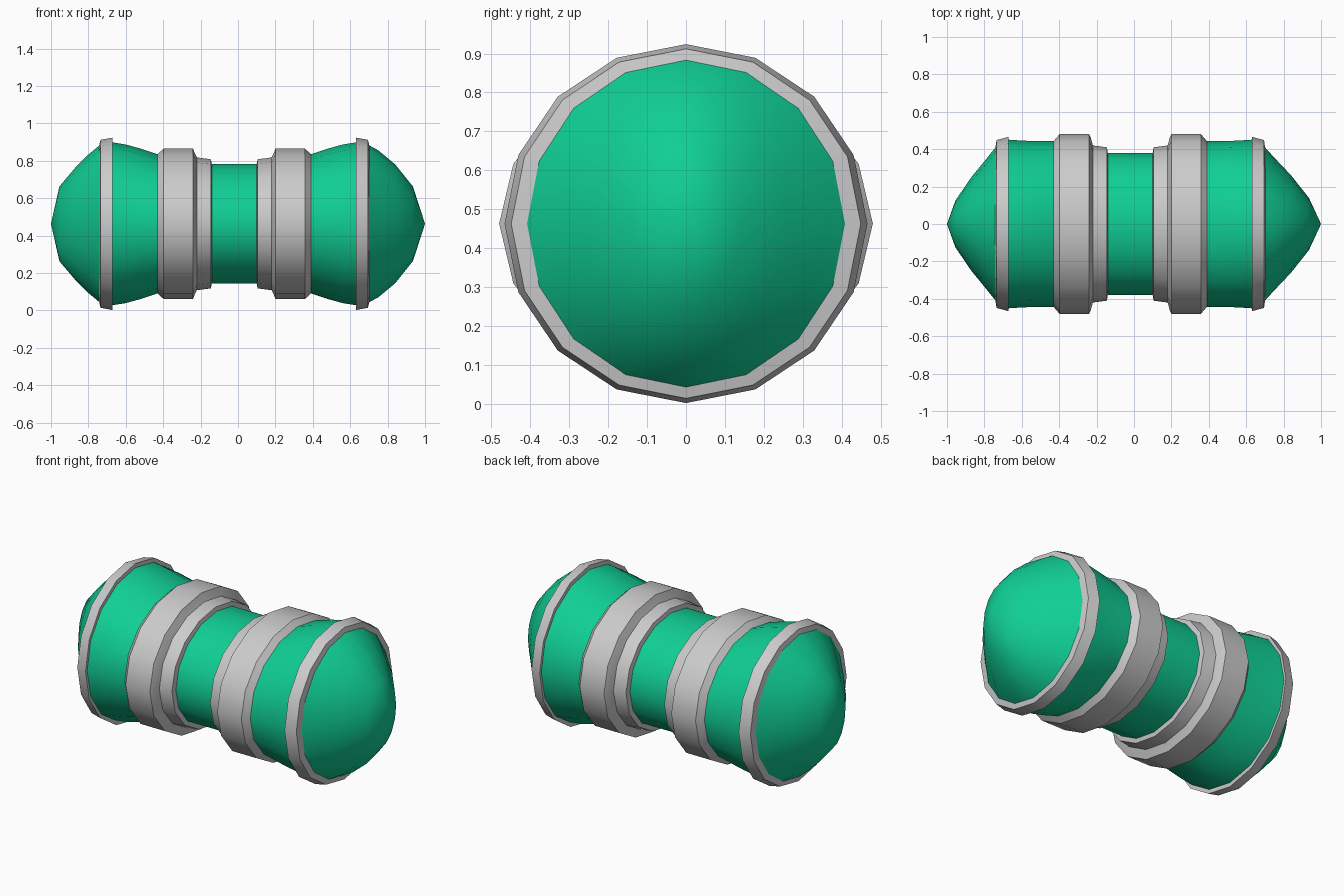
import bpy, bmesh, math

if "Cube" in bpy.data.objects:
    bpy.data.objects.remove(bpy.data.objects["Cube"])

SIDES = 16
ZC = 0.463      # height of the long axis
XC = -0.02      # the banding is mirrored about this x

green = bpy.data.materials.new("green")
green.diffuse_color = (0.005, 0.62, 0.3, 1)
green.use_nodes = True
green.node_tree.nodes["Principled BSDF"].inputs["Base Color"].default_value = green.diffuse_color


def loft(name, stations, mat=None):
    """Skin elliptical 16-sided sections (x, y radius, z radius) along x."""
    stations = sorted(stations, key=lambda s: s[0]) if stations[0][0] > stations[-1][0] and mat else stations
    bm = bmesh.new()
    rings = []
    for x, ry, rz in stations:
        if ry == 0:
            rings.append([bm.verts.new((x, 0, ZC))])
            continue
        rings.append([bm.verts.new((x, ry * math.sin(2 * math.pi * i / SIDES),
                                    ZC + rz * math.cos(2 * math.pi * i / SIDES)))
                      for i in range(SIDES)])
    for a, b in zip(rings, rings[1:]):
        for i in range(SIDES):
            j = (i + 1) % SIDES
            quad = [a[i % len(a)], b[i % len(b)], b[j % len(b)], a[j % len(a)]]
            bm.faces.new(list(dict.fromkeys(quad)))
    me = bpy.data.meshes.new(name)
    bm.to_mesh(me)
    bm.free()
    ob = bpy.data.objects.new(name, me)
    bpy.context.collection.objects.link(ob)
    if mat:
        me.materials.append(mat)
    bpy.ops.object.select_all(action='DESELECT')
    ob.select_set(True)
    bpy.context.view_layer.objects.active = ob
    bpy.ops.object.shade_smooth_by_angle(angle=math.radians(40))
    return ob


def both_ends(name, profile, mat=None):
    """Build a band at the right end and its mirror at the left end."""
    loft("right_" + name, [(XC + d, ry, rz) for d, ry, rz in profile], mat)
    loft("left_" + name, [(XC - d, ry, rz) for d, ry, rz in reversed(profile)], mat)


# narrow waist in the middle
loft("waist", [(XC - 0.13, 0.38, 0.32), (XC + 0.13, 0.38, 0.32)], green)

# stepped collars, wider than tall
both_ends("collar", [(0.12, 0.38, 0.32), (0.125, 0.41, 0.345), (0.20, 0.42, 0.355),
                     (0.212, 0.465, 0.38), (0.22, 0.48, 0.402),
                     (0.378, 0.48, 0.402), (0.41, 0.443, 0.372)])

# flared body sections
both_ends("body", [(0.41, 0.443, 0.372), (0.50, 0.443, 0.402),
                   (0.58, 0.446, 0.424), (0.655, 0.451, 0.436)], green)

# raised rims around the caps
both_ends("rim", [(0.65, 0.449, 0.436), (0.65, 0.466, 0.461),
                  (0.715, 0.449, 0.449), (0.722, 0.405, 0.42)])

# domed caps, the right one slightly longer
loft("right_cap", [(0.70, 0.41, 0.42), (0.75, 0.355, 0.393), (0.84, 0.26, 0.318),
                   (0.935, 0.14, 0.20), (1.0, 0, 0)], green)
loft("left_cap", [(-1.0, 0, 0), (-0.955, 0.125, 0.20), (-0.87, 0.25, 0.30),
                  (-0.80, 0.335, 0.37), (-0.74, 0.41, 0.42)], green)
